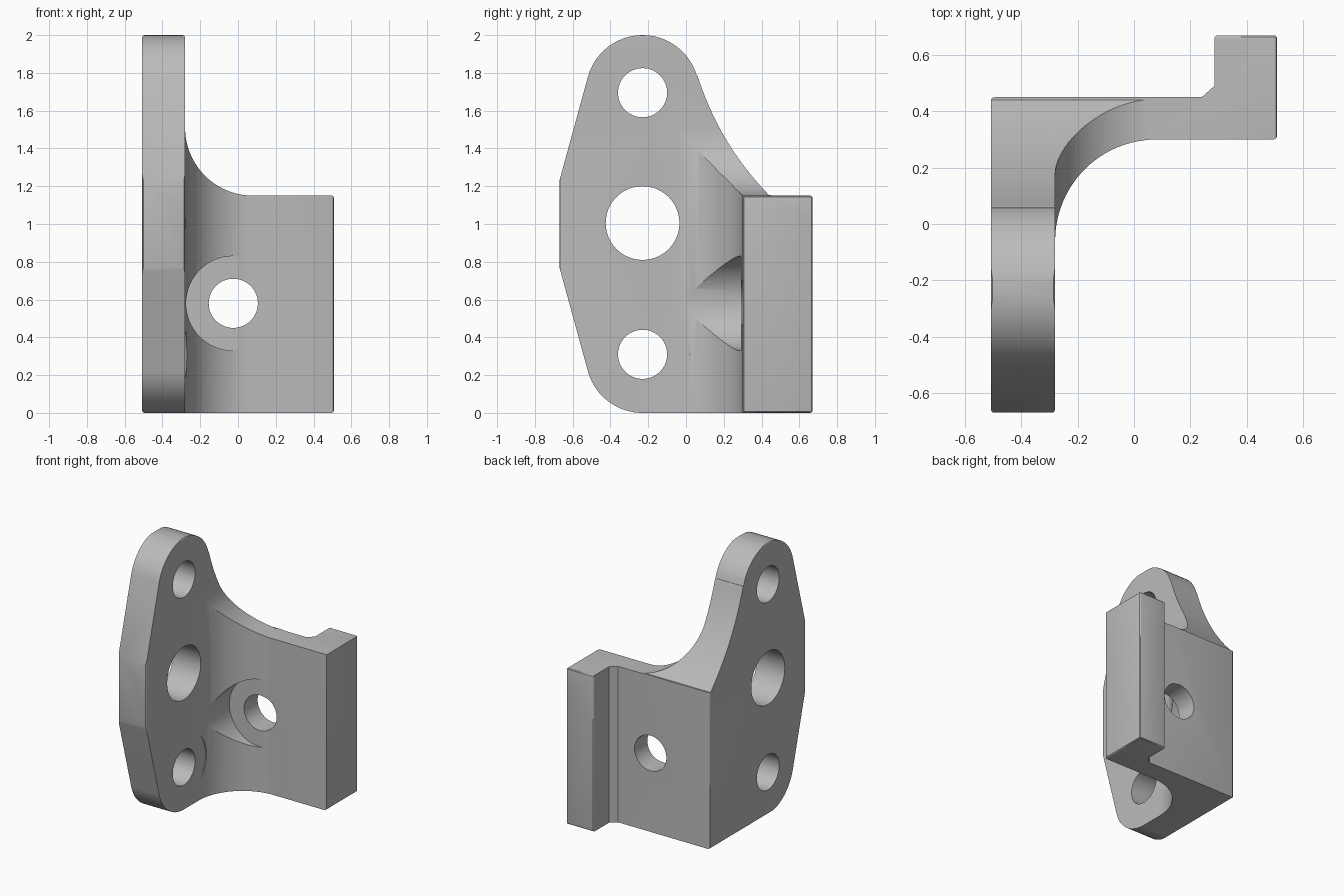
import bpy, bmesh, math
from mathutils import Vector

if "Cube" in bpy.data.objects:
    bpy.data.objects.remove(bpy.data.objects["Cube"], do_unlink=True)

grey = bpy.data.materials.new("machined_grey")
grey.use_nodes = True
colour = (0.5, 0.5, 0.5, 1)
grey.diffuse_color = colour
grey.node_tree.nodes["Principled BSDF"].inputs["Base Color"].default_value = colour

X, Y, Z = 0.508, 0.67, 2.0      # half width, half depth, height
FACE, WEB, TOP = -0.28, 0.30, 1.15   # plate face x, web face y, web top z
R = 0.36                        # radius of the big fillets


def arc(cx, cy, r, start, end, n=24):
    angles = [math.radians(start + (end - start) * i / n) for i in range(n + 1)]
    return [(cx + r * math.cos(a), cy + r * math.sin(a)) for a in angles]


def prism(name, points, axis, lo, hi, soften=True):
    """Extrude a 2D outline along an axis, softening its square corners."""
    place = {"x": lambda a, b, d: (d, a, b),
             "y": lambda a, b, d: (a, d, b),
             "z": lambda a, b, d: (a, b, d)}[axis]
    bm = bmesh.new()
    base = bm.faces.new([bm.verts.new(place(a, b, lo)) for a, b in points])
    grown = bmesh.ops.extrude_face_region(bm, geom=[base], use_keep_orig=True)["geom"]
    shift = Vector(place(0, 0, hi - lo))
    bmesh.ops.translate(bm, vec=shift, verts=[v for v in grown if isinstance(v, bmesh.types.BMVert)])
    bmesh.ops.recalc_face_normals(bm, faces=bm.faces)
    if soften:
        bm.normal_update()
        along = shift.normalized()
        corners = [e for e in bm.edges
                   if abs((e.verts[0].co - e.verts[1].co).normalized().dot(along)) > 0.9
                   and e.calc_face_angle_signed() > 1.2]
        bmesh.ops.bevel(bm, geom=corners, offset=0.013, segments=3,
                        profile=0.5, affect='EDGES')
    mesh = bpy.data.meshes.new(name)
    bm.to_mesh(mesh)
    bm.free()
    obj = bpy.data.objects.new(name, mesh)
    mesh.materials.append(grey)
    bpy.context.collection.objects.link(obj)
    return obj


def combine(target, tool, operation):
    mod = target.modifiers.new(operation.lower(), 'BOOLEAN')
    mod.operation, mod.solver, mod.object = operation, 'EXACT', tool
    bpy.context.view_layer.objects.active = target
    bpy.ops.object.modifier_apply(modifier=mod.name)
    bpy.data.objects.remove(tool, do_unlink=True)


# Plan outline: plate, filleted web and rear lip
plan = [(-X, -Y), (FACE, -Y)]
plan += arc(FACE + R, WEB - R, R, 180, 90)
plan += [(X, WEB), (X, Y), (0.285, Y), (0.285, 0.49), (0.24, 0.45), (-X, 0.45)]
bracket = prism("bracket", plan, "z", -0.1, Z + 0.1)

# Side outline: rounded ends, angled front edge and sweeping rear edge
side = [(Y, 0), (Y, TOP)]
side += arc(1.567, 2.257, 1.578, 224.4, 197.2)
side += arc(-0.23, 1.70, 0.30, 17.2, 165)
side += [(-Y, 1.23), (-Y, 0.77)]
side += arc(-0.23, 0.30, 0.30, 195, 270)
combine(bracket, prism("side_outline", side, "x", -0.7, 0.7), 'INTERSECT')

# Front outline: tall plate flowing into the lower web
front = [(-X, 0), (X, 0), (X, TOP)]
front += arc(FACE + R, TOP + R, R, 270, 180)
front += [(FACE, Z), (-X, Z)]
combine(bracket, prism("front_outline", front, "y", -0.8, 0.8), 'INTERSECT')


def drill(a, b, r, axis, lo, hi):
    circle = arc(a, b, r, 0, 360, 64)[:-1]
    combine(bracket, prism("drill", circle, axis, lo, hi, False), 'DIFFERENCE')


# Plate holes, and the shallow seat round the lowest one
for z, r in ((1.695, 0.13), (1.005, 0.195), (0.31, 0.13)):
    drill(-0.23, z, r, "x", -0.8, 0.0)
drill(-0.23, 0.31, 0.25, "x", FACE + 0.001, 0.0)

# Web hole and its round seat
drill(-0.025, 0.58, 0.25, "y", -0.8, WEB - 0.008)
drill(-0.025, 0.58, 0.13, "y", -0.8, 0.8)

bpy.ops.object.select_all(action='DESELECT')
bracket.select_set(True)
bpy.context.view_layer.objects.active = bracket
bpy.ops.object.shade_smooth_by_angle(angle=math.radians(25))
